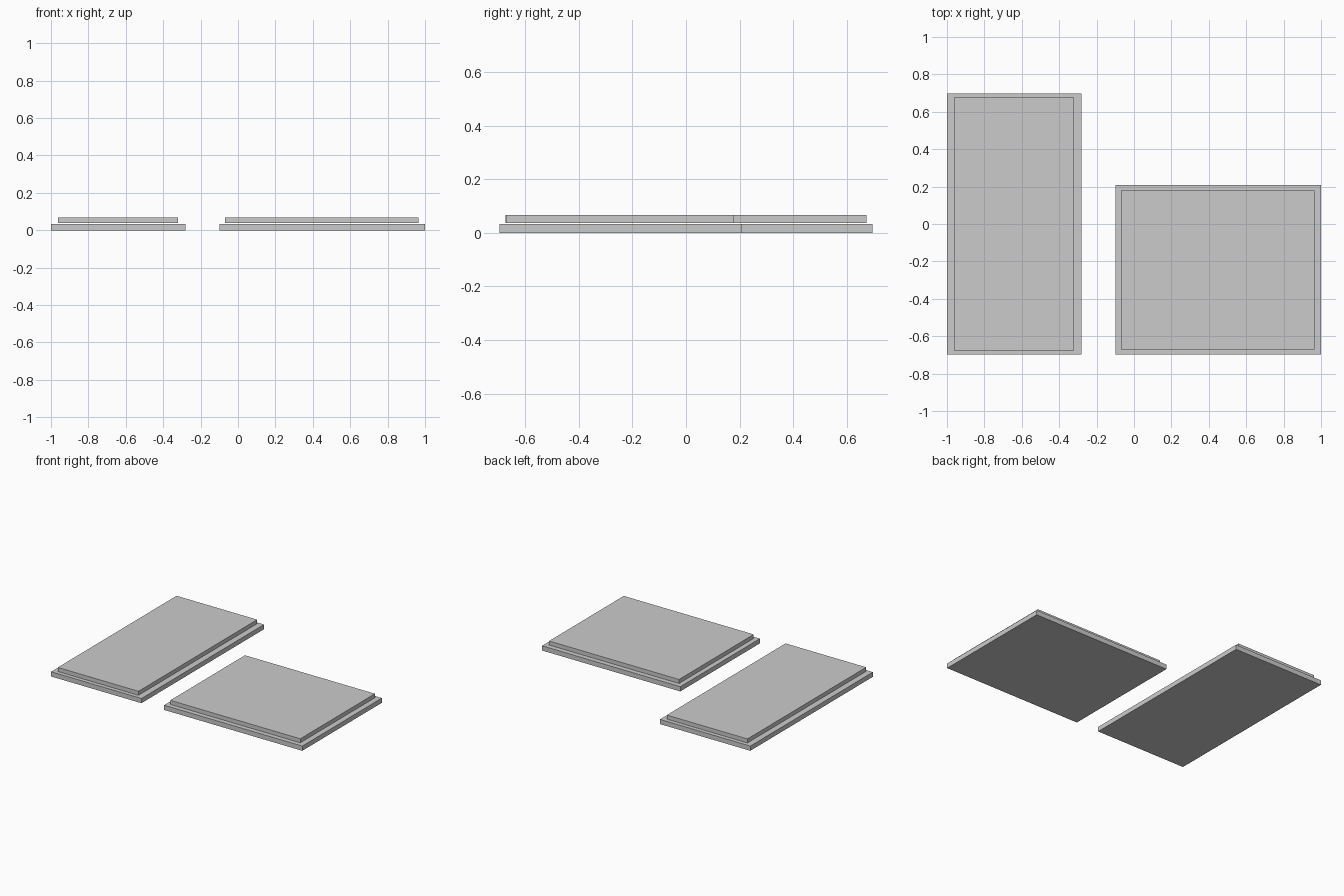
import bpy

if "Cube" in bpy.data.objects:
    bpy.data.objects.remove(bpy.data.objects["Cube"])


def slab(name, x0, x1, y0, y1, z0, z1):
    """Axis-aligned flat box given by its extents."""
    bpy.ops.mesh.primitive_cube_add(
        size=1, location=((x0 + x1) / 2, (y0 + y1) / 2, (z0 + z1) / 2))
    ob = bpy.context.object
    ob.name = name
    ob.scale = (x1 - x0, y1 - y0, z1 - z0)
    bpy.ops.object.transform_apply(location=False, rotation=False, scale=True)
    return ob


BASE_Z = (0.0, 0.034)
TOP_Z = (0.038, 0.067)

# Tall left panel: base plate and slightly raised inset plate
slab("tall_base_plate", -1.0, -0.281, -0.697, 0.697, *BASE_Z)
slab("tall_upper_plate", -0.962, -0.32, -0.675, 0.675, *TOP_Z)

# Wide right panel: base plate and slightly raised inset plate
slab("wide_base_plate", -0.10, 1.0, -0.697, 0.208, *BASE_Z)
slab("wide_upper_plate", -0.07, 0.965, -0.67, 0.179, *TOP_Z)
